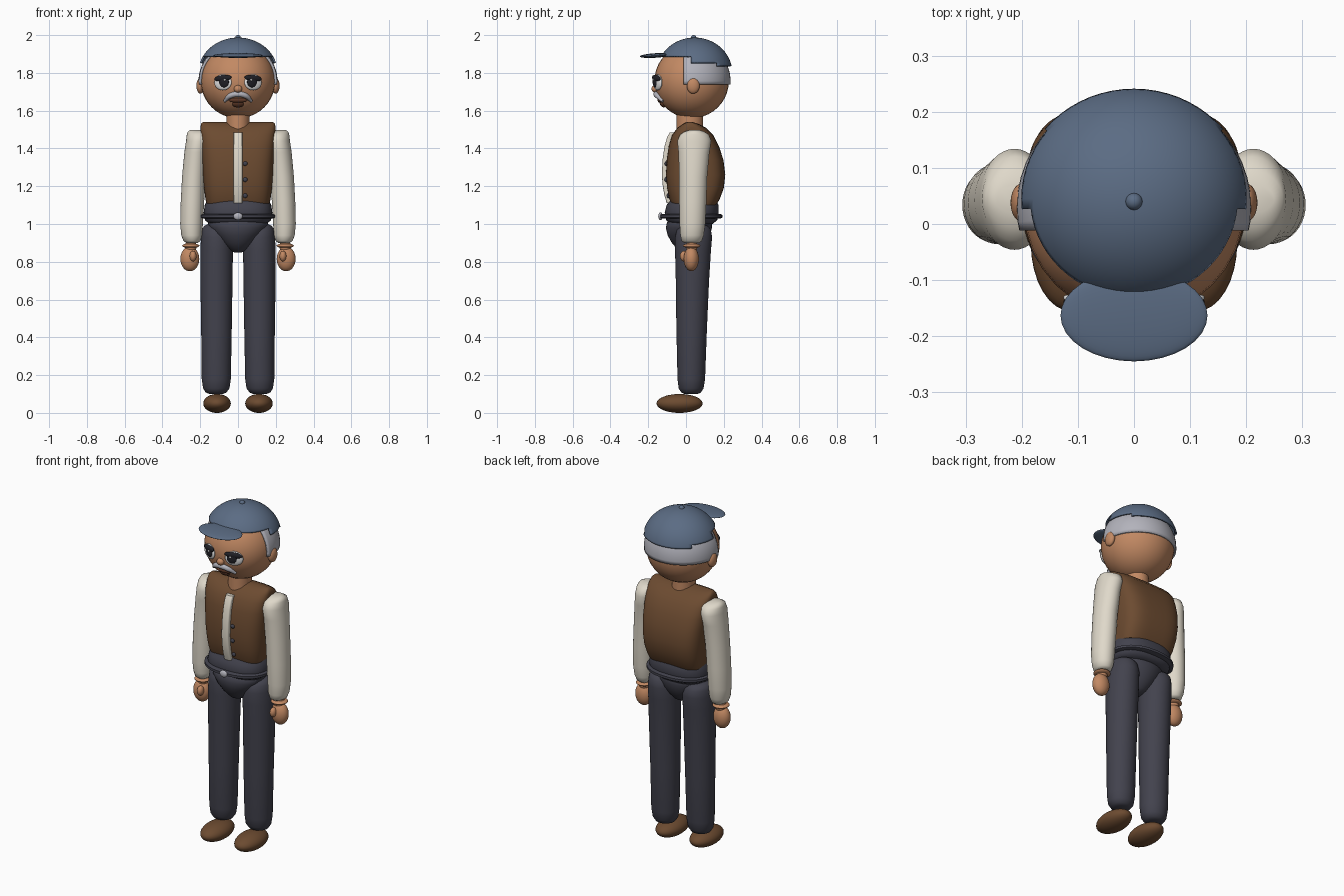
import bpy, bmesh, math
from mathutils import Vector, Matrix

if "Cube" in bpy.data.objects:
    bpy.data.objects.remove(bpy.data.objects["Cube"])


def material(name, r, g, b):
    m = bpy.data.materials.new(name)
    m.use_nodes = True
    m.diffuse_color = (r, g, b, 1)
    node = m.node_tree.nodes["Principled BSDF"]
    node.inputs["Base Color"].default_value = (r, g, b, 1)
    node.inputs["Roughness"].default_value = 0.8
    return m


SKIN = material("skin", 0.54, 0.25, 0.125)
CREAM = material("cream cloth", 0.74, 0.69, 0.59)
BROWN = material("brown cloth", 0.15, 0.07, 0.03)
DARK = material("charcoal cloth", 0.055, 0.055, 0.075)
BLUE = material("blue cap", 0.105, 0.15, 0.23)
GREY = material("grey hair", 0.45, 0.45, 0.5)
WHITE = material("eye white", 0.8, 0.8, 0.8)
BLACK = material("eye black", 0.015, 0.015, 0.02)
LIP = material("lip brown", 0.11, 0.04, 0.02)


def finish(name, bm, mat):
    bmesh.ops.recalc_face_normals(bm, faces=bm.faces)
    me = bpy.data.meshes.new(name)
    bm.to_mesh(me)
    bm.free()
    me.materials.append(mat)
    ob = bpy.data.objects.new(name, me)
    bpy.context.collection.objects.link(ob)
    bpy.ops.object.select_all(action="DESELECT")
    ob.select_set(True)
    bpy.context.view_layer.objects.active = ob
    bpy.ops.object.shade_smooth_by_angle(angle=math.radians(50))
    return ob


def ball_mesh(centre, radii, rot=(0, 0, 0), seg=32, rings=20):
    bm = bmesh.new()
    bmesh.ops.create_uvsphere(bm, u_segments=seg, v_segments=rings, radius=1)
    turn = Matrix.Rotation(rot[2], 4, "Z") @ Matrix.Rotation(rot[1], 4, "Y") @ Matrix.Rotation(rot[0], 4, "X")
    bm.transform(Matrix.Translation(centre) @ turn @ Matrix.Diagonal((*radii, 1)))
    return bm


def ball(name, mat, centre, radii, rot=(0, 0, 0)):
    return finish(name, ball_mesh(centre, radii, rot), mat)


def loft(name, mat, sections, power=2.0, seg=40):
    """Closed body through rounded sections given as (z, cx, cy, rx, ry)."""
    bm = bmesh.new()
    loops = []
    for z, cx, cy, rx, ry in sections:
        loop = []
        for i in range(seg):
            a = 2 * math.pi * i / seg
            c, s = math.cos(a), math.sin(a)
            x = math.copysign(abs(c) ** (2 / power), c)
            y = math.copysign(abs(s) ** (2 / power), s)
            loop.append(bm.verts.new((cx + rx * x, cy + ry * y, z)))
        loops.append(loop)
    for a, b in zip(loops, loops[1:]):
        for i in range(seg):
            j = (i + 1) % seg
            bm.faces.new((a[i], a[j], b[j], b[i]))
    bm.faces.new(loops[0])
    bm.faces.new(loops[-1])
    return finish(name, bm, mat)


HEAD = Vector((0, 0.03, 1.757))
HEAD_R = 0.197


def face_point(x, z, out=0.0):
    r = HEAD_R + out
    return Vector((x, HEAD.y - math.sqrt(r * r - x * x - (z - HEAD.z) ** 2), z))


# Head and neck
ball("head", SKIN, HEAD, (HEAD_R,) * 3)
loft("neck", SKIN, [(1.48, 0, 0.02, 0.062, 0.07), (1.6, 0, 0.02, 0.062, 0.07)])
ball("nose", SKIN, face_point(0, 1.715), (0.022, 0.02, 0.02))

# Hair band round the back of the head
bm = ball_mesh(HEAD, (0.209, 0.206, 0.205), seg=48, rings=32)
for co, no in (((0, 0, 1.738), (0, 0, -1)), ((0, -0.012, 0), (0, -1, 0))):
    bmesh.ops.bisect_plane(bm, geom=bm.verts[:] + bm.edges[:] + bm.faces[:],
                           plane_co=co, plane_no=no, clear_outer=True)
hair = finish("hair", bm, GREY)
hair.modifiers.new("thickness", "SOLIDIFY").thickness = 0.012

# Cap dome with a stepped rim, lower at the back
bm = ball_mesh((0, 0.045, 1.8), (0.21, 0.2, 0.187), seg=64, rings=64)


def rim(y):
    return 1.885 if y < 0.03 else 1.852 if y < 0.17 else 1.832


low = [f for f in bm.faces if f.calc_center_median().z < rim(f.calc_center_median().y)]
bmesh.ops.delete(bm, geom=low, context="FACES")
cap = finish("cap_dome", bm, BLUE)
cap.modifiers.new("thickness", "SOLIDIFY").thickness = 0.01
ball("cap_button", BLUE, (0, 0.04, 1.985), (0.015, 0.015, 0.015))
ball("cap_visor", BLUE, (0, -0.163, 1.892), (0.131, 0.082, 0.012), (0.06, 0, 0))

# Moustache and mouth
cu = bpy.data.curves.new("moustache", "CURVE")
cu.dimensions = "3D"
cu.bevel_depth = 0.015
cu.bevel_resolution = 4
cu.use_fill_caps = True
spline = cu.splines.new("BEZIER")
spots = ((-0.072, 1.65, 0.5), (-0.038, 1.68, 1), (0, 1.687, 1), (0.038, 1.68, 1), (0.072, 1.65, 0.5))
spline.bezier_points.add(len(spots) - 1)
for p, (x, z, r) in zip(spline.bezier_points, spots):
    p.co = face_point(x, z, 0.004)
    p.radius = r
    p.handle_left_type = p.handle_right_type = "AUTO"
cu.materials.append(GREY)
bpy.context.collection.objects.link(bpy.data.objects.new("moustache", cu))
ball("upper_lip", LIP, face_point(0, 1.655), (0.05, 0.012, 0.013), (0.5, 0, 0))
ball("lower_lip", LIP, face_point(0, 1.635), (0.03, 0.012, 0.02), (0.6, 0, 0))

# Vest: wide rounded block, deep at the belly and thin at the shoulders
VEST = [(1.10, 0.165, -0.075, 0.160), (1.13, 0.172, -0.088, 0.178), (1.19, 0.180, -0.100, 0.200),
        (1.26, 0.186, -0.106, 0.208), (1.34, 0.191, -0.102, 0.198), (1.41, 0.195, -0.092, 0.175),
        (1.47, 0.198, -0.075, 0.145), (1.51, 0.199, -0.045, 0.105), (1.53, 0.196, -0.018, 0.068),
        (1.54, 0.185, 0.005, 0.035)]
loft("vest", BROWN, [(z, 0, (f + b) / 2, w, (b - f) / 2) for z, w, f, b in VEST], power=3.6, seg=64)


def vest_front(z):
    for (z0, _, f0, _), (z1, _, f1, _) in zip(VEST, VEST[1:]):
        if z <= z1:
            return f0 + (f1 - f0) * (z - z0) / (z1 - z0)
    return VEST[-1][2]


# Shirt strip down the middle, with buttons beside it
loft("shirt_strip", CREAM, [(z, 0, vest_front(z) - 0.004, 0.023, 0.018)
                            for z in (1.11, 1.15, 1.2, 1.26, 1.34, 1.41, 1.46, 1.485)], power=4)
for i, z in enumerate((1.32, 1.235, 1.15)):
    ball(f"vest_button_{i + 1}", DARK, (0.038, vest_front(z) - 0.002, z), (0.012, 0.008, 0.012))

# Waist, belt and hips
loft("waist", DARK, [(1.0, 0, 0.03, 0.15, 0.11), (1.02, 0, 0.03, 0.175, 0.135), (1.06, 0, 0.03, 0.182, 0.143),
                     (1.1, 0, 0.035, 0.176, 0.138), (1.135, 0, 0.04, 0.16, 0.115)], power=2.5)
loft("belt", DARK, [(1.029, 0, 0.028, 0.185, 0.155), (1.034, 0, 0.028, 0.198, 0.165),
                    (1.048, 0, 0.028, 0.198, 0.165), (1.053, 0, 0.028, 0.185, 0.155)], power=2.3)
ball("buckle", GREY, (0, -0.135, 1.041), (0.024, 0.012, 0.02))
loft("hips", DARK, [(0.85, 0, 0.015, 0.02, 0.03), (0.865, 0, 0.015, 0.05, 0.06), (0.9, 0, 0.015, 0.09, 0.09),
                    (0.94, 0, 0.015, 0.125, 0.112), (0.98, 0, 0.015, 0.152, 0.122),
                    (1.01, 0, 0.018, 0.16, 0.118), (1.03, 0, 0.02, 0.14, 0.1)])

# Paired parts
for side, s in (("left", 1), ("right", -1)):
    ball(side + "_ear", SKIN, (s * 0.2, 0.038, 1.732), (0.02, 0.034, 0.042))

    # Eye layers wrapped to the face
    turn = s * 0.42
    ball(side + "_eye", WHITE, face_point(s * 0.08, 1.75), (0.05, 0.014, 0.042), (0, 0, turn))
    ball(side + "_iris", BLACK, face_point(s * 0.075, 1.752, 0.009), (0.029, 0.01, 0.029), (0, 0, turn))
    ball(side + "_eyelid", BLACK, face_point(s * 0.08, 1.772, 0.007), (0.05, 0.012, 0.017), (0, s * 0.1, turn))
    ball(side + "_glint", WHITE, face_point(s * 0.07, 1.763, 0.018), (0.006, 0.004, 0.006))

    # Sleeve
    arm = [(0.9, 0.243, 0.03, 0.03, 0.04), (0.91, 0.244, 0.03, 0.045, 0.053), (0.94, 0.245, 0.032, 0.055, 0.062),
           (1.0, 0.246, 0.034, 0.06, 0.068), (1.12, 0.241, 0.036, 0.062, 0.072), (1.25, 0.234, 0.038, 0.062, 0.074),
           (1.38, 0.222, 0.042, 0.062, 0.082), (1.44, 0.213, 0.044, 0.062, 0.09), (1.475, 0.21, 0.045, 0.061, 0.075),
           (1.49, 0.21, 0.045, 0.055, 0.05), (1.498, 0.21, 0.045, 0.04, 0.025)]
    loft(side + "_sleeve", CREAM, [(z, s * x, y, rx, ry) for z, x, y, rx, ry in arm])

    # Hand
    ball(side + "_cuff", SKIN, (s * 0.25, 0.03, 0.885), (0.046, 0.046, 0.013))
    ball(side + "_wrist", SKIN, (s * 0.25, 0.03, 0.88), (0.03, 0.03, 0.04))
    ball(side + "_hand", SKIN, (s * 0.255, 0.028, 0.815), (0.05, 0.04, 0.065))
    ball(side + "_thumb", SKIN, (s * 0.238, -0.01, 0.83), (0.018, 0.022, 0.028))

    # Trouser leg and shoe
    leg = [(0.1, 0.116, 0.027, 0.035, 0.035), (0.108, 0.116, 0.027, 0.055, 0.052), (0.13, 0.115, 0.027, 0.07, 0.066),
           (0.18, 0.115, 0.028, 0.077, 0.073), (0.45, 0.114, 0.03, 0.081, 0.081), (0.7, 0.114, 0.034, 0.085, 0.088),
           (0.86, 0.113, 0.037, 0.086, 0.095), (0.93, 0.113, 0.04, 0.083, 0.098), (0.97, 0.116, 0.042, 0.075, 0.09),
           (0.99, 0.12, 0.045, 0.06, 0.07), (1.0, 0.124, 0.045, 0.035, 0.04)]
    loft(side + "_leg", DARK, [(z, s * x, y, rx, ry) for z, x, y, rx, ry in leg])
    ball(side + "_shoe", BROWN, (s * 0.111, -0.034, 0.05), (0.073, 0.122, 0.05))
